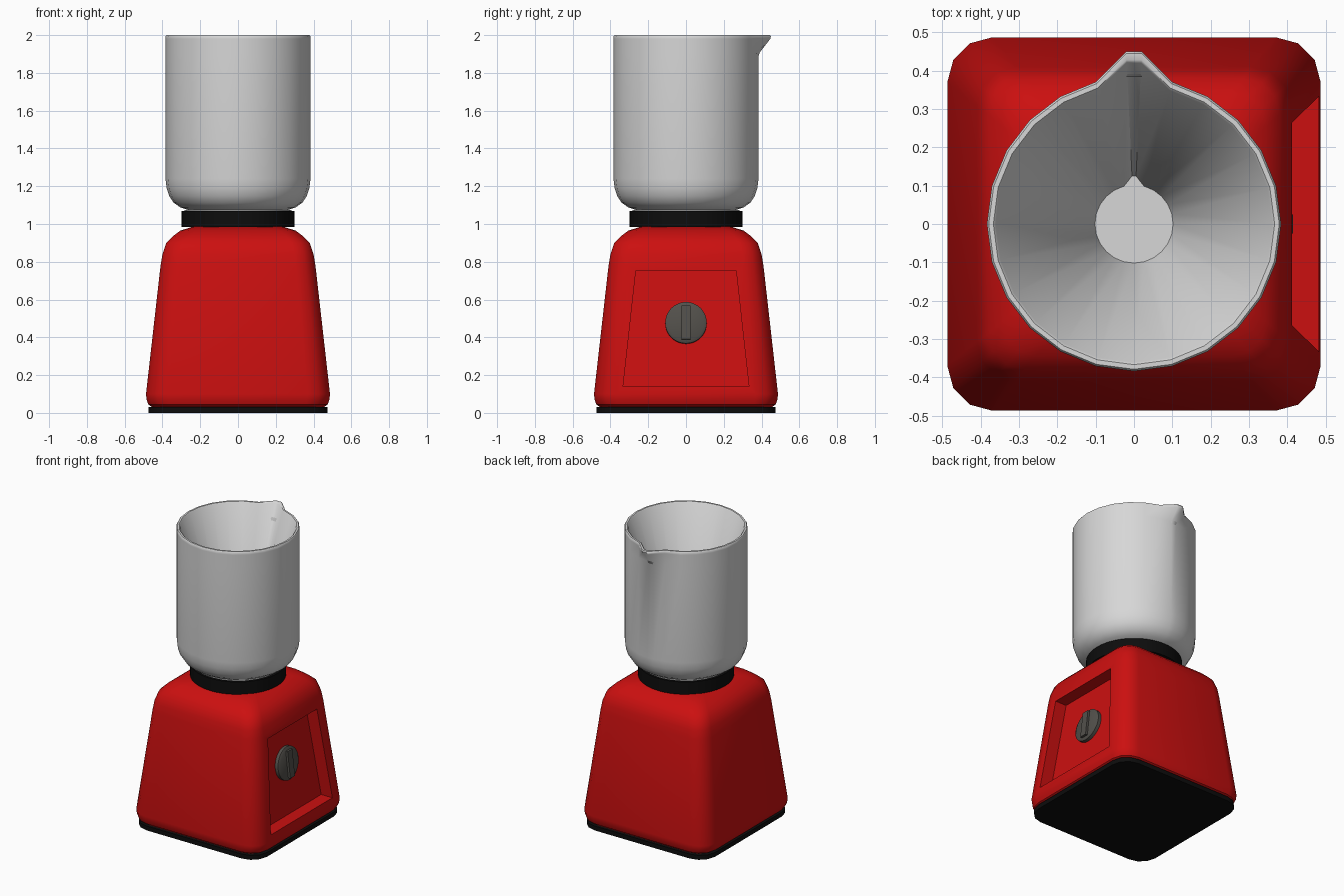
import bpy, bmesh, math
from mathutils import Matrix, Vector

if "Cube" in bpy.data.objects:
    bpy.data.objects.remove(bpy.data.objects["Cube"])


def material(name, rgb):
    m = bpy.data.materials.new(name)
    m.diffuse_color = (*rgb, 1)
    m.use_nodes = True
    m.node_tree.nodes["Principled BSDF"].inputs["Base Color"].default_value = m.diffuse_color
    return m


RED = material("red_enamel", (0.60, 0.005, 0.005))
GREY = material("light_grey", (0.68, 0.68, 0.68))
BLACK = material("black_rubber", (0.004, 0.004, 0.004))
DARK = material("dark_grey", (0.085, 0.08, 0.07))


def finish(bm, name, mat, angle=32):
    bmesh.ops.recalc_face_normals(bm, faces=bm.faces)
    me = bpy.data.meshes.new(name)
    bm.to_mesh(me)
    bm.free()
    me.materials.append(mat)
    ob = bpy.data.objects.new(name, me)
    bpy.context.collection.objects.link(ob)
    bpy.ops.object.select_all(action='DESELECT')
    ob.select_set(True)
    bpy.context.view_layer.objects.active = ob
    bpy.ops.object.shade_smooth_by_angle(angle=math.radians(angle))
    return ob


def loft(rings):
    """Skin a list of equal-length point rings and cap both ends."""
    bm = bmesh.new()
    vs = [[bm.verts.new(p) for p in ring] for ring in rings]
    n = len(vs[0])
    for a, b in zip(vs, vs[1:]):
        for i in range(n):
            j = (i + 1) % n
            bm.faces.new((a[i], a[j], b[j], b[i]))
    bm.faces.new(vs[0][::-1])
    bm.faces.new(vs[-1])
    return bm


def rounded_square(h, r, z):
    pts = []
    for q in range(4):
        for s in range(4):
            a = math.radians(90 * q + 30 * s)
            cx = (h - r) * (1 if q in (0, 3) else -1)
            cy = (h - r) * (1 if q in (0, 1) else -1)
            pts.append((cx + r * math.cos(a), cy + r * math.sin(a), z))
    return pts


def circle(r, z, n=48):
    return [(r * math.cos(2 * math.pi * i / n), r * math.sin(2 * math.pi * i / n), z)
            for i in range(n)]


# Foot pad
finish(loft([rounded_square(0.475, 0.115, z) for z in (0.0, 0.03)]), "foot_pad", BLACK)

# Body: tapered rounded square
LOW, HIGH = (0.487, 0.10), (0.41, 0.78)
body_profile = [(0.455, 0.117, 0.03), (0.475, 0.117, 0.045), (0.484, 0.117, 0.07),
                (LOW[0], 0.117, LOW[1]), (HIGH[0], 0.105, HIGH[1]), (0.40, 0.10, 0.84),
                (0.38, 0.095, 0.90), (0.345, 0.09, 0.935), (0.305, 0.085, 0.965),
                (0.235, 0.08, 0.987)]
bm = loft([rounded_square(*p) for p in body_profile])


def side_x(z):
    t = (z - LOW[1]) / (HIGH[1] - LOW[1])
    return LOW[0] + t * (HIGH[0] - LOW[0])


# Recessed control panel cut into the right side
DEPTH = 0.085
side = max((f for f in bm.faces if f.normal.length >= 0 and
            0.3 < f.calc_center_median().z < 0.6), key=lambda f: f.calc_center_median().x)
outer = sorted(side.verts, key=lambda v: math.atan2(v.co.z - 0.44, v.co.y))
bm.faces.remove(side)
opening = [(-0.333, 0.14), (0.333, 0.14), (0.265, 0.755), (-0.265, 0.755)]
rim = [bm.verts.new((side_x(z), y, z)) for y, z in opening]
back = [bm.verts.new((side_x(z) - DEPTH, y, z)) for y, z in opening]
for a, b in ((outer, rim), (rim, back)):
    for i in range(4):
        j = (i + 1) % 4
        bm.faces.new((a[i], a[j], b[j], b[i]))
bm.faces.new(back)
finish(bm, "body", RED)

# Control knob: bevelled disc with a raised grip bar, facing along the panel normal
bm = loft([circle(0.11, -0.01), circle(0.11, 0.022), circle(0.095, 0.03)])
bar = bmesh.ops.create_cube(bm, size=1)["verts"]
bmesh.ops.scale(bm, vec=(0.05, 0.18, 0.03), verts=bar)
bmesh.ops.translate(bm, vec=(0, 0, 0.03), verts=bar)
tilt = math.atan2(LOW[0] - HIGH[0], HIGH[1] - LOW[1])
normal = Vector((math.cos(tilt), 0, math.sin(tilt)))
across = Vector((0, 1, 0))
up = normal.cross(across)
rot = Matrix((across, up, normal)).transposed().to_4x4()
bm.transform(Matrix.Translation((side_x(0.475) - DEPTH, 0, 0.475)) @ rot)
finish(bm, "control_knob", DARK)

# Collar between body and jar
finish(loft([circle(0.298, 0.985), circle(0.298, 1.07)]), "collar", BLACK)


# Jar: 24 sided, with a pouring spout at the back and a funnel-shaped inside
def jar_ring(r, z, tip=None):
    pts = []
    for i in range(24):
        a = math.radians(15 * i)
        if i == 6:
            w = 0.052 * r
            pts += [(w, tip or r, z), (-w, tip or r, z)]
        else:
            pts.append((r * math.cos(a), r * math.sin(a), z))
    return pts


jar_profile = [(0.282, 1.05), (0.282, 1.073), (0.262, 1.074), (0.305, 1.088), (0.34, 1.112),
               (0.364, 1.148), (0.378, 1.19), (0.384, 1.24), (0.384, 1.9),
               (0.384, 1.98, 0.446), (0.384, 1.993, 0.45), (0.379, 2.0, 0.445),
               (0.367, 2.0, 0.428), (0.361, 1.994, 0.42), (0.102, 1.13, 0.125)]
finish(loft([jar_ring(*p) for p in jar_profile]), "jar", GREY, 40)
